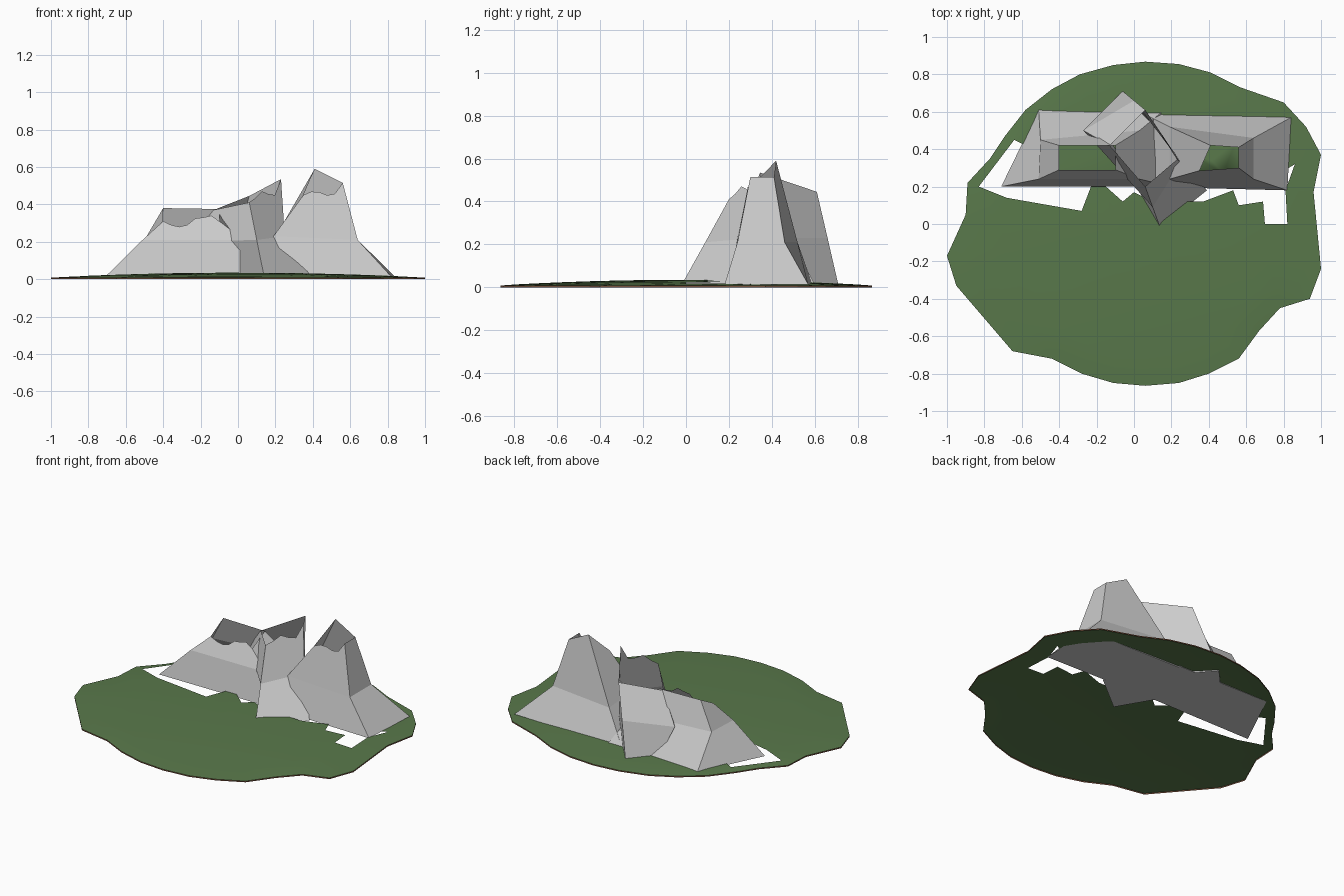
import bpy, bmesh, math
from mathutils import Vector
from mathutils.geometry import delaunay_2d_cdt

if "Cube" in bpy.data.objects:
    bpy.data.objects.remove(bpy.data.objects["Cube"])


def material(name, color):
    m = bpy.data.materials.new(name)
    m.diffuse_color = (*color, 1)
    m.use_nodes = True
    m.node_tree.nodes["Principled BSDF"].inputs["Base Color"].default_value = m.diffuse_color
    return m


def finish(name, bm, mat=None, smooth=False):
    mesh = bpy.data.meshes.new(name)
    bm.to_mesh(mesh)
    bm.free()
    ob = bpy.data.objects.new(name, mesh)
    bpy.context.collection.objects.link(ob)
    if mat:
        mesh.materials.append(mat)
    for p in mesh.polygons:
        p.use_smooth = smooth
    return ob


def inside(p, poly):
    hit = False
    for a, b in zip(poly, poly[1:] + poly[:1]):
        if (a[1] > p[1]) != (b[1] > p[1]):
            if p[0] < a[0] + (p[1] - a[1]) / (b[1] - a[1]) * (b[0] - a[0]):
                hit = not hit
    return hit


# Island outline and the ragged gap in front of the mountains
shore = [(-1, -.17), (-.95, -.33), (-.65, -.68), (-.44, -.72), (-.28, -.8), (-.11, -.85),
         (.06, -.865), (.24, -.85), (.4, -.8), (.56, -.72), (.67, -.57), (.78, -.45),
         (.94, -.4), (1, -.24), (.96, .17), (1, .37), (.92, .52), (.8, .65), (.57, .73),
         (.41, .81), (.24, .855), (.06, .868), (-.11, .85), (-.29, .8), (-.44, .72),
         (-.58, .61), (-.69, .47), (-.77, .35), (-.89, .22), (-.9, .05)]
gap = [(-.83, .2), (-.68, .14), (-.28, .07), (-.23, .2), (-.15, .2), (-.06, .12), (0, .17),
       (.1, .12), (.2, .12), (.37, .12), (.53, .18), (.56, .1), (.69, .12), (.7, 0), (.82, 0),
       (.81, .18), (.86, .32), (.78, .27), (-.5, .27), (-.58, .42), (-.64, .45)]
RIM = .008

# Grass: low dome triangulated between shore and gap
pts = [Vector(p) for p in shore + gap]
ns, ng = len(shore), len(gap)
edges = [(i, (i + 1) % ns) for i in range(ns)]
edges += [(ns + i, ns + (i + 1) % ng) for i in range(ng)]
for s in (.92, .82, .68, .52, .35, .18):
    for i, p in enumerate(shore):
        q = Vector(p) * s
        if not inside(q, gap) and (s > .4 or i % 2 == 0):
            pts.append(q)
verts, _, faces, *_ = delaunay_2d_cdt(pts, edges, [], 0, 1e-5)


def dome(p):
    r2 = p[0] ** 2 + (p[1] / .87) ** 2
    return max(RIM, .035 - .026 * r2)


shore_v = [Vector(p) for p in shore]
bm = bmesh.new()
vs = [bm.verts.new((v.x, v.y, RIM if min((v - s).length for s in shore_v) < 1e-4 else dome(v)))
      for v in verts]
for f in faces:
    c = sum((verts[i] for i in f), Vector((0, 0))) / len(f)
    if inside(c, shore) and not inside(c, gap):
        face = bm.faces.new([vs[i] for i in f])
        face.normal_update()
        if face.normal.z < 0:
            face.normal_flip()
bmesh.ops.delete(bm, geom=[v for v in bm.verts if not v.link_faces], context='VERTS')
finish("grass_ground", bm, material("grass", (.10, .19, .07)), True)

# Earth band around the shore
bm = bmesh.new()
lo = [bm.verts.new((*p, 0)) for p in shore]
hi = [bm.verts.new((*p, RIM)) for p in shore]
for i in range(ns):
    j = (i + 1) % ns
    bm.faces.new((lo[i], lo[j], hi[j], hi[i]))
finish("earth_rim", bm, material("earth", (.20, .09, .05)))


def mountain(name, rings, jag):
    """Four-sided hollow peak: closed base, open top, broken front lip."""
    bm = bmesh.new()
    r = [[bm.verts.new(p) for p in ring] for ring in rings]
    bm.faces.new(r[0][::-1])
    a, b = r[-1][0].co, r[-1][1].co
    lip = []
    for k, dz in enumerate(jag):
        p = a.lerp(b, (k + 1) / (len(jag) + 1))
        lip.append(bm.verts.new((p.x, p.y, p.z + dz)))
    for n in range(len(r) - 1):
        for i in range(4):
            j = (i + 1) % 4
            top = [r[n + 1][j], r[n + 1][i]]
            if n == len(r) - 2 and i == 0:
                top[1:1] = lip[::-1]
            bm.faces.new([r[n][i], r[n][j]] + top)
    finish(name, bm)


B = .013
# Corner order: front left, front right, back right, back left
mountain("left_mountain", [
    [(-.71, .2, B), (.2, .2, B), (.15, .6, B), (-.51, .61, B)],
    [(-.51, .24, .21), (.03, .24, .21), (.03, .5, .21), (-.5, .45, .21)],
    [(-.4, .29, .31), (-.1, .29, .31), (-.1, .42, .375), (-.4, .42, .38)]],
    [-.02, -.03, -.02, .015, .02, .03])

mountain("right_mountain", [
    [(.05, .2, B), (.82, .18, B), (.84, .57, B), (.05, .59, B)],
    [(.19, .24, .23), (.64, .24, .21), (.64, .46, .21), (.19, .52, .21)],
    [(.35, .285, .45), (.56, .3, .515), (.56, .41, .515), (.41, .42, .59)]],
    [.005, -.01, -.04, -.045])

# Diagonal middle peak: front, right, back, left
mountain("middle_mountain", [
    [(.14, -.02, B), (.39, .18, B), (-.06, .71, B), (-.2, .56, B)],
    [(.1, .09, .21), (.25, .33, .23), (.0, .66, .23), (-.27, .5, .2)],
    [(.06, .2, .41), (.23, .345, .535), (.06, .61, .445), (-.13, .42, .37)]],
    [.0, .01, -.03, -.06])
